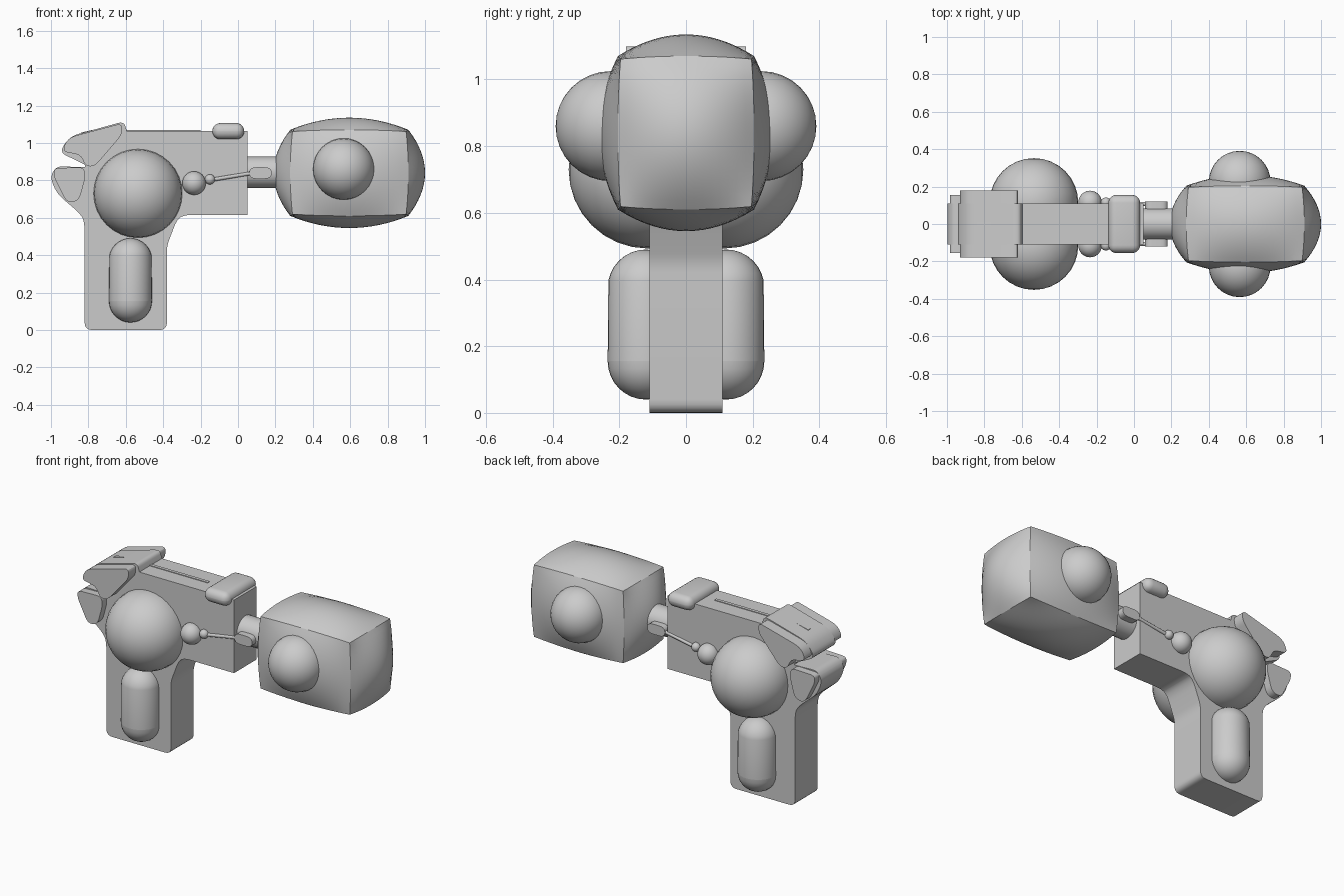
import bpy, bmesh, math
from mathutils import Vector, Matrix

if "Cube" in bpy.data.objects:
    bpy.data.objects.remove(bpy.data.objects["Cube"])


def finish(name, bm, angle=None):
    bmesh.ops.recalc_face_normals(bm, faces=bm.faces)
    me = bpy.data.meshes.new(name)
    bm.to_mesh(me)
    bm.free()
    ob = bpy.data.objects.new(name, me)
    bpy.context.collection.objects.link(ob)
    if angle:
        bpy.ops.object.select_all(action='DESELECT')
        ob.select_set(True)
        bpy.context.view_layer.objects.active = ob
        bpy.ops.object.shade_smooth_by_angle(angle=math.radians(angle))
    return ob


def rounded(points, steps=5):
    """Round each (x, z, radius) corner with a small curve."""
    out = []
    n = len(points)
    for i, (x, z, r) in enumerate(points):
        p = Vector((x, z))
        if r == 0:
            out.append(p)
            continue
        a = Vector(points[i - 1][:2]) - p
        b = Vector(points[(i + 1) % n][:2]) - p
        a = p + a.normalized() * min(r, a.length * 0.48)
        b = p + b.normalized() * min(r, b.length * 0.48)
        for k in range(steps + 1):
            t = k / steps
            out.append(a * (1 - t) ** 2 + p * 2 * t * (1 - t) + b * t * t)
    return out


def plate(name, points, y0, y1):
    bm = bmesh.new()
    f = bm.faces.new([bm.verts.new((p.x, y0, p.y)) for p in rounded(points)])
    geo = bmesh.ops.extrude_face_region(bm, geom=[f])['geom']
    bmesh.ops.translate(bm, vec=(0, y1 - y0, 0),
                        verts=[v for v in geo if isinstance(v, bmesh.types.BMVert)])
    return finish(name, bm, 25)


def ball(name, loc, r, stretch=0.0):
    """Sphere with poles on y; stretch pulls it into a vertical capsule."""
    bm = bmesh.new()
    bmesh.ops.create_uvsphere(bm, u_segments=32, v_segments=16, radius=r)
    if stretch:
        bmesh.ops.bisect_plane(bm, geom=bm.verts[:] + bm.edges[:] + bm.faces[:],
                               plane_co=(0, 0, 0), plane_no=(0, 0, 1))
        low = [f for f in bm.faces if f.calc_center_median().z < 0]
        bmesh.ops.split(bm, geom=low)
        for f in bm.faces:
            f.tag = f.calc_center_median().z > 0
        for v in bm.verts:
            v.co.z += stretch if v.link_faces[0].tag else -stretch
        rims = [e for e in bm.edges if e.is_boundary]
        bmesh.ops.bridge_loops(bm, edges=rims)
    else:
        bmesh.ops.rotate(bm, matrix=Matrix.Rotation(math.pi / 2, 3, 'X'), verts=bm.verts)
    bmesh.ops.translate(bm, vec=loc, verts=bm.verts)
    return finish(name, bm, 40)


def rod(name, a, b, r, seg=12):
    a, b = Vector(a), Vector(b)
    bm = bmesh.new()
    m = Matrix.Translation((a + b) / 2) @ (b - a).to_track_quat('Z', 'Y').to_matrix().to_4x4()
    bmesh.ops.create_cone(bm, cap_ends=True, segments=seg, radius1=r, radius2=r,
                          depth=(b - a).length, matrix=m)
    return finish(name, bm, 40)


# Body with grip and the two rear fins
plate("body", [
    (-0.82, 0, .04), (-0.38, 0, .04), (-0.38, 0.45, .03), (-0.325, 0.595, .05),
    (-0.28, 0.615, .03), (0.05, 0.615, 0), (0.05, 1.065, 0), (-0.595, 1.065, 0),
    (-0.61, 1.115, .035), (-0.90, 1.035, .05), (-0.955, 0.95, .04), (-0.82, 0.885, .01),
    (-0.815, 0.87, .01), (-0.97, 0.875, .03), (-1.005, 0.82, .04), (-0.97, 0.73, .05),
    (-0.83, 0.61, .06), (-0.82, 0.55, .03)], -0.11, 0.11)

# Thin seam strip along the top
plate("top_seam", [(-0.84, 1.0, 0), (-0.2, 1.0, 0), (-0.2, 1.069, 0), (-0.595, 1.069, 0),
                   (-0.62, 1.106, 0), (-0.84, 1.055, 0)], -0.01, 0.01)

# Rounded sight block across the top
bm = bmesh.new()
bmesh.ops.create_cube(bm, size=1)
bmesh.ops.scale(bm, vec=(0.17, 0.31, 0.086), verts=bm.verts)
bmesh.ops.bevel(bm, geom=bm.edges[:], offset=0.042, segments=5, profile=0.5, affect='EDGES')
bmesh.ops.translate(bm, vec=(-0.052, 0, 1.063), verts=bm.verts)
finish("sight_block", bm, 40)

# Neck
rod("neck", (0.03, 0, 0.843), (0.26, 0, 0.843), 0.084, 32)

# Bulging barrel-shaped head
bm = bmesh.new()
bmesh.ops.create_cube(bm, size=2)
bmesh.ops.subdivide_edges(bm, edges=bm.edges[:], cuts=15, use_grid_fill=True)


def bulge(u, v, w):
    return u * (1 - 0.22 * (v * v + w * w) + 0.19 * v * v * w * w)


for vert in bm.verts:
    x, y, z = vert.co
    vert.co = (0.595 + 0.405 * bulge(x, y, z), 0.262 * bulge(y, x, z),
               0.84 + 0.295 * bulge(z, x, y))
finish("head", bm, 30)

# Parts repeated on both sides
for s, side in ((-1, "front"), (1, "back")):
    plate(f"upper_fin_pad_{side}", [
        (-0.94, 0.955, .03), (-0.91, 1.028, .05), (-0.62, 1.105, .03), (-0.62, 1.045, .03),
        (-0.765, 0.875, .04), (-0.815, 0.875, .04), (-0.84, 0.935, .03)], s * 0.1, s * 0.18)
    plate(f"lower_fin_pad_{side}", [
        (-0.985, 0.865, .03), (-0.825, 0.87, .03), (-0.815, 0.82, .03), (-0.85, 0.69, .04),
        (-0.915, 0.68, .04), (-0.985, 0.82, .03)], s * 0.1, s * 0.155)
    ball(f"large_dome_{side}", (-0.535, s * 0.115, 0.73), 0.237)
    ball(f"grip_capsule_{side}", (-0.575, s * 0.12, 0.265), 0.115, 0.11)
    ball(f"rod_base_{side}", (-0.235, s * 0.115, 0.785), 0.063)
    ball(f"rod_bead_{side}", (-0.15, s * 0.115, 0.805), 0.027)
    rod(f"rod_{side}", (-0.2, s * 0.115, 0.793), (0.12, s * 0.105, 0.846), 0.01)
    plate(f"rod_lug_{side}", [(0.06, 0.808, .04), (0.18, 0.808, .04),
                              (0.18, 0.87, .04), (0.06, 0.87, .04)], s * 0.05, s * 0.12)
    ball(f"head_dome_{side}", (0.565, s * 0.226, 0.86), 0.165)
